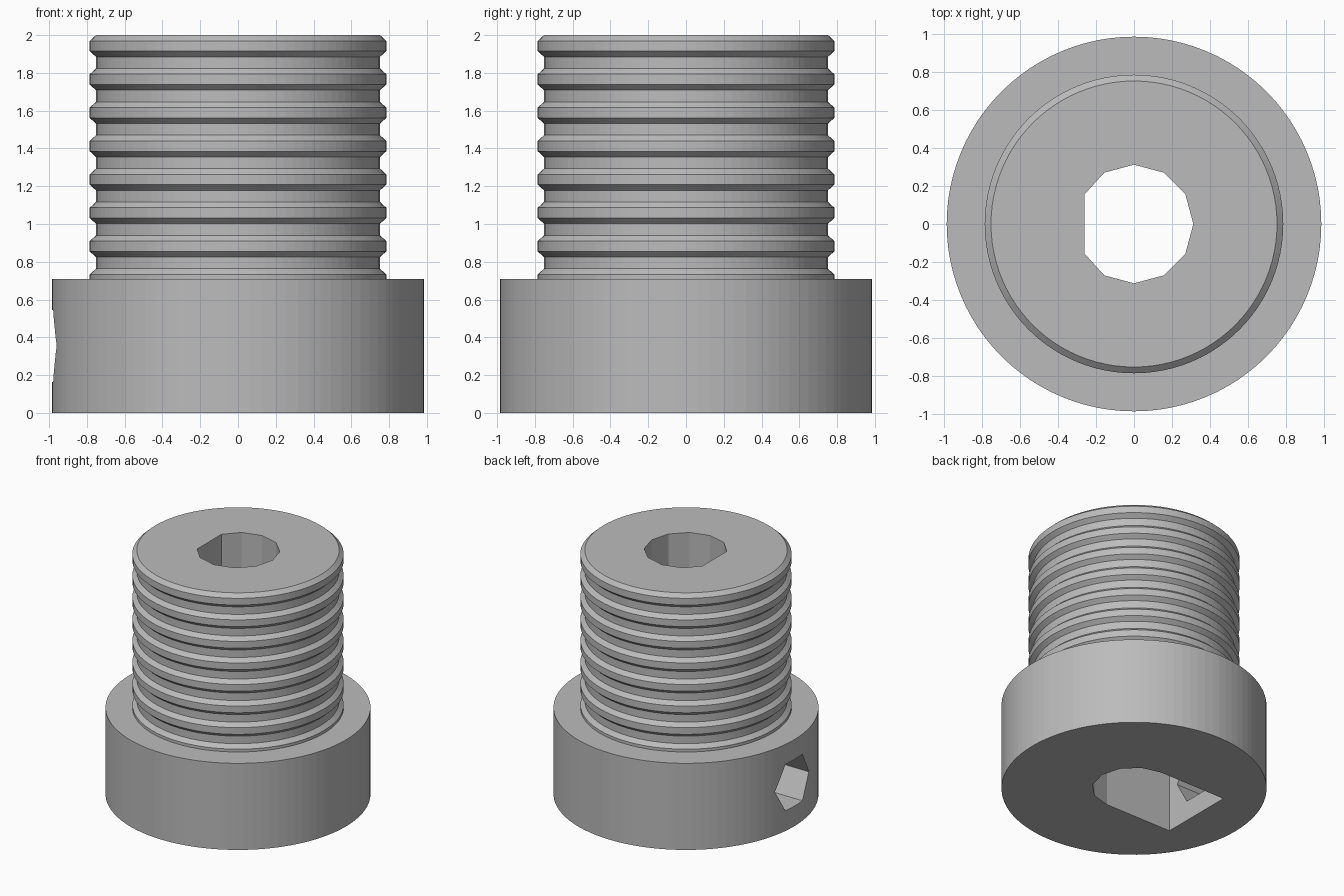
import bpy, bmesh, math
from mathutils import Matrix, Vector

cube = bpy.data.objects.get("Cube")
if cube:
    bpy.data.objects.remove(cube, do_unlink=True)

SEGMENTS = 96
BASE_R, BASE_TOP = 0.985, 0.71
CREST_R, ROOT_R, PITCH, RIDGES = 0.785, 0.752, 0.1767, 8

grey = bpy.data.materials.new("plain_grey")
grey.use_nodes = True
colour = (0.5, 0.5, 0.5, 1)
grey.diffuse_color = colour
grey.node_tree.nodes["Principled BSDF"].inputs["Base Color"].default_value = colour


def finish(name, bm):
    bmesh.ops.recalc_face_normals(bm, faces=bm.faces[:])
    mesh = bpy.data.meshes.new(name)
    bm.to_mesh(mesh)
    bm.free()
    mesh.materials.append(grey)
    obj = bpy.data.objects.new(name, mesh)
    bpy.context.collection.objects.link(obj)
    return obj


def lathe(name, profile):
    """Spin a (radius, height) profile about z and cap both ends."""
    bm = bmesh.new()
    rings = []
    for r, z in profile:
        rings.append([bm.verts.new((r * math.cos(a), r * math.sin(a), z))
                      for a in (math.tau * i / SEGMENTS for i in range(SEGMENTS))])
    for low, high in zip(rings, rings[1:]):
        for i in range(SEGMENTS):
            j = (i + 1) % SEGMENTS
            bm.faces.new((low[i], low[j], high[j], high[i]))
    bm.faces.new(rings[0])
    bm.faces.new(rings[-1])
    return finish(name, bm)


def prism(name, outline, bottom, top, matrix=Matrix()):
    """Extrude a flat outline along local z."""
    bm = bmesh.new()
    face = bm.faces.new([bm.verts.new((x, y, bottom)) for x, y in outline])
    new = bmesh.ops.extrude_face_region(bm, geom=[face])["geom"]
    verts = [v for v in new if isinstance(v, bmesh.types.BMVert)]
    bmesh.ops.translate(bm, verts=verts, vec=Vector((0, 0, top - bottom)))
    bmesh.ops.transform(bm, matrix=matrix, verts=bm.verts[:])
    return finish(name, bm)


def polygon(sides, radius):
    return [(radius * math.cos(math.tau * i / sides), radius * math.sin(math.tau * i / sides))
            for i in range(sides)]


# Flanged base and ridged barrel as one turned profile
profile = [(BASE_R, 0), (BASE_R, BASE_TOP), (CREST_R, BASE_TOP)]
for k in reversed(range(RIDGES)):
    top = 2 - PITCH * k
    if k < RIDGES - 1:
        profile += [(ROOT_R, top - 0.115), (CREST_R, top - 0.085)]
    profile += [(CREST_R, top - 0.03), (ROOT_R, top)]
body = lathe("ridged_pulley_body", profile)

# Through bore with one flat side
bore = prism("bore_cutter", [(max(x, -0.26), y) for x, y in polygon(12, 0.312)], -0.1, 2.1)
# Rectangular nut slot, open at the bottom
slot = prism("nut_slot_cutter", [(0, -0.312), (0, 0.312), (-0.605, 0.312), (-0.605, -0.312)], -0.1, 0.69)
# Six-sided screw hole through the base wall
sideways = Matrix.Translation((0, 0, BASE_TOP / 2)) @ Matrix.Rotation(-math.pi / 2, 4, "Y")
screw = prism("screw_hole_cutter", [(y, x) for x, y in polygon(6, 0.22)], 0.4, 1.2, sideways)

for cutter in (bore, slot, screw):
    cutter.hide_render = True
    mod = body.modifiers.new(cutter.name, "BOOLEAN")
    mod.operation, mod.solver, mod.object = "DIFFERENCE", "EXACT", cutter

# Bake the cuts and remove the cutters
bpy.context.view_layer.update()
cut = bpy.data.meshes.new_from_object(body.evaluated_get(bpy.context.evaluated_depsgraph_get()))
body.modifiers.clear()
body.data = cut
cut.name = "ridged_pulley_body"
for cutter in (bore, slot, screw):
    bpy.data.objects.remove(cutter, do_unlink=True)
